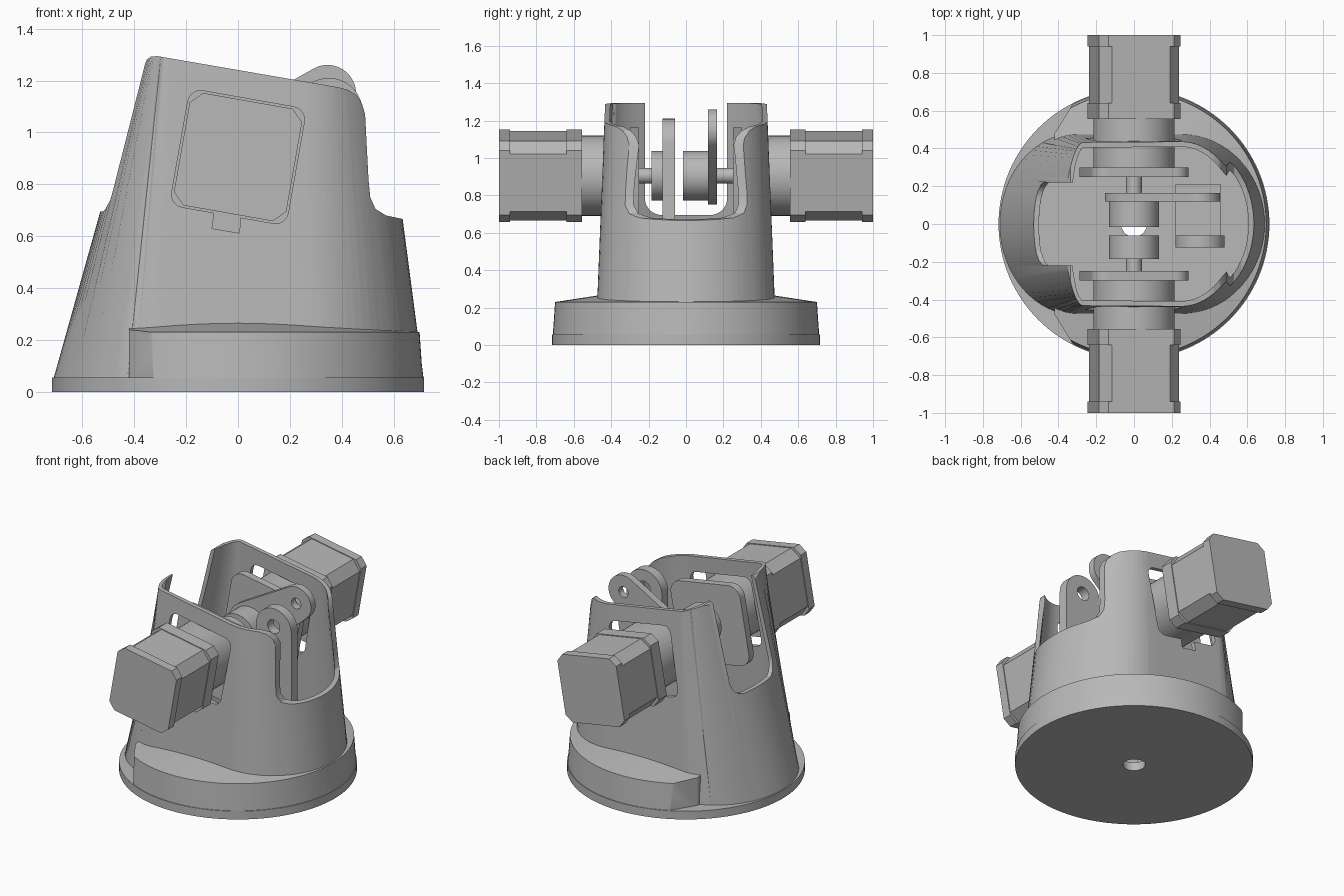
import bpy, bmesh
from math import sin, cos, pi, radians, acos, atan2, hypot

cube = bpy.data.objects.get("Cube")
if cube:
    bpy.data.objects.remove(cube, do_unlink=True)

grey = bpy.data.materials.new("light_grey")
grey.use_nodes = True
GREY = (0.48, 0.48, 0.48, 1)
grey.diffuse_color = GREY
grey.node_tree.nodes["Principled BSDF"].inputs["Base Color"].default_value = GREY


def loft(name, rings):
    """Closed solid through rings of equal length."""
    bm = bmesh.new()
    vs = [[bm.verts.new(p) for p in ring] for ring in rings]
    n = len(vs[0])
    for a, b in zip(vs, vs[1:]):
        for i in range(n):
            j = (i + 1) % n
            bm.faces.new((a[i], a[j], b[j], b[i]))
    bm.faces.new(vs[0])
    bm.faces.new(vs[-1])
    bmesh.ops.recalc_face_normals(bm, faces=bm.faces)
    me = bpy.data.meshes.new(name)
    bm.to_mesh(me)
    bm.free()
    me.materials.append(grey)
    ob = bpy.data.objects.new(name, me)
    bpy.context.collection.objects.link(ob)
    return ob


def prism(name, pts, lo, hi, axis="y"):
    """Extrude a 2D outline along an axis."""
    place = {"x": lambda p, t: (t, p[0], p[1]),
             "y": lambda p, t: (p[0], t, p[1]),
             "z": lambda p, t: (p[0], p[1], t)}[axis]
    return loft(name, [[place(p, t) for p in pts] for t in (lo, hi)])


def arc(cx, cz, r, a0, a1, n=24):
    return [(cx + r * cos(a0 + (a1 - a0) * i / n),
             cz + r * sin(a0 + (a1 - a0) * i / n)) for i in range(n + 1)]


def circle(cx, cz, r, n=64):
    return arc(cx, cz, r, 0, 2 * pi, n)[:-1]


def ring(r, z, n=128):
    return [(x, y, z) for x, y in circle(0, 0, r, n)]


def boolean(ob, tool, op="DIFFERENCE"):
    mod = ob.modifiers.new("cut", "BOOLEAN")
    mod.operation, mod.solver, mod.object = op, "EXACT", tool
    bpy.context.view_layer.objects.active = ob
    bpy.ops.object.modifier_apply(modifier=mod.name)
    bpy.data.objects.remove(tool, do_unlink=True)


def smooth(ob, angle=30):
    bpy.ops.object.select_all(action="DESELECT")
    ob.select_set(True)
    bpy.context.view_layer.objects.active = ob
    bpy.ops.object.shade_smooth_by_angle(angle=radians(angle))


TILT, AXIS_Z = radians(10), 0.905


def tilted_square(h, r, n, cz=AXIS_Z):
    """Square with rounded (or chamfered, n=1) corners, leaning with the motors."""
    pts = []
    for k, (sx, sz) in enumerate(((1, 1), (-1, 1), (-1, -1), (1, -1))):
        pts += arc(sx * (h - r), sz * (h - r), r, k * pi / 2, (k + 1) * pi / 2, n)
    return [(u * cos(TILT) + v * sin(TILT), cz - u * sin(TILT) + v * cos(TILT))
            for u, v in pts]


# Tapered housing: two half ellipses joined by straight flanks
def section(z, inset=0.0):
    t = (z - 0.055) / 1.295
    mix = lambda a, b: a + (b - a) * t
    left, right = mix(-0.71, -0.348) + inset, mix(0.715, 0.545) - inset
    cl, cr = mix(-0.30, -0.265), mix(0.25, 0.25)
    half = mix(0.482, 0.43) - inset
    pts = [(cr + (right - cr) * cos(a), half * sin(a), z)
           for a in [-pi / 2 + pi * i / 40 for i in range(41)]]
    pts += [(cl + (cl - left) * cos(a), half * sin(a), z)
            for a in [pi / 2 + pi * i / 40 for i in range(41)]]
    return pts


housing = loft("housing", [section(0.04), section(1.36)])

# Side profile of the housing: sloped rim and lowered right end
side = [(-0.9, -0.1), (0.9, -0.1), (0.9, 0.655), (0.64, 0.665), (0.57, 0.68),
        (0.53, 0.705), (0.51, 0.75), (0.503, 0.82), (0.49, 1.07), (0.478, 1.11),
        (0.455, 1.145), (0.42, 1.166), (0.38, 1.175), (-0.31, 1.294),
        (-0.335, 1.293), (-0.352, 1.28), (-0.365, 1.25), (-0.9, 0.9)]
boolean(housing, prism("side_profile", side, -1, 1), "INTERSECT")

# Round skirt around the front, right and back of the housing foot
skirt = loft("skirt", [ring(0.713, 0.04), ring(0.70, 0.23), ring(0.47, 0.265)])
wedge = [(0.9, -0.9), (0.9, 0.9), (-0.16, 0.9), (-0.42, 0.48),
         (-0.42, -0.48), (-0.16, -0.9)]
boolean(skirt, prism("skirt_limit", wedge, 0, 0.5, "z"), "INTERSECT")
boolean(housing, skirt, "UNION")
boolean(housing, loft("hollow", [section(0.02, 0.028), section(1.45, 0.028)]))

# Left slot with rounded lower corners
slot = ([(0.22, 1.6), (-0.22, 1.6)] + arc(-0.13, 0.785, 0.09, pi, 1.5 * pi, 8)
        + arc(0.13, 0.785, 0.09, 1.5 * pi, 2 * pi, 8))
boolean(housing, prism("left_slot", slot, -0.9, -0.1, "x"))

# Motor windows with a cable notch below
boolean(housing, prism("windows", tilted_square(0.228, 0.05, 6), -0.8, 0.8))
notch = [(-0.10, 0.63), (0.005, 0.612), (0.015, 0.72), (-0.085, 0.74)]
boolean(housing, prism("notches", notch, -0.8, 0.8))
smooth(housing)

# Base disc with centre hole
base = loft("base_disc", [ring(0.717, 0), ring(0.717, 0.055)])
boolean(base, prism("centre_hole", circle(0, 0, 0.068), -0.1, 0.2, "z"))
smooth(base)

# Motors with gearbox necks and mounting plates, one on each side
for s, tag in ((-1, "front"), (1, "back")):
    for part, h, c, lo, hi in (("motor_flange", 0.22, 0.045, 0.555, 0.64),
                               ("motor_body", 0.215, 0.06, 0.64, 0.94),
                               ("motor_cap", 0.22, 0.045, 0.94, 1.0)):
        prism(f"{tag}_{part}", tilted_square(h, c, 1), s * lo, s * hi)
    smooth(prism(f"{tag}_motor_neck", circle(0, AXIS_Z, 0.214), s * 0.29, s * 0.56))
    smooth(prism(f"{tag}_mount_plate", tilted_square(0.26, 0.08, 8, 0.875),
                 s * 0.25, s * 0.30))
    smooth(prism(f"{tag}_shaft", circle(0, AXIS_Z, 0.042, 32), s * 0.1, s * 0.3))

# Hubs on the shafts
smooth(prism("front_hub", circle(0, AXIS_Z, 0.132), -0.185, -0.06))
smooth(prism("back_hub", circle(0, AXIS_Z, 0.132), -0.015, 0.12))


# Crank arm: hull of a large and a small circle
def hull(x0, z0, r0, x1, z1, r1):
    a = atan2(z1 - z0, x1 - x0)
    p = acos((r0 - r1) / hypot(x1 - x0, z1 - z0))
    return arc(x0, z0, r0, a + p, a + 2 * pi - p) + arc(x1, z1, r1, a - p, a + p)


crank = prism("crank_arm", hull(0, AXIS_Z, 0.155, 0.345, 1.15, 0.11), 0.118, 0.165)
boolean(crank, prism("crank_pin_hole", circle(0.345, 1.15, 0.035, 32), 0, 0.3))
smooth(crank)

# Upright link with pin hole, and its foot
upright = prism("upright_link", [(0.22, 0.05), (0.48, 0.05)]
                + arc(0.35, 1.08, 0.13, 0, pi), -0.125, -0.06)
boolean(upright, prism("upright_pin_hole", circle(0.35, 1.09, 0.045, 32), -0.3, 0))
smooth(upright)
prism("upright_foot", [(0.22, 0.05), (0.46, 0.05), (0.46, 0.3), (0.22, 0.3)],
      -0.06, 0.21)
